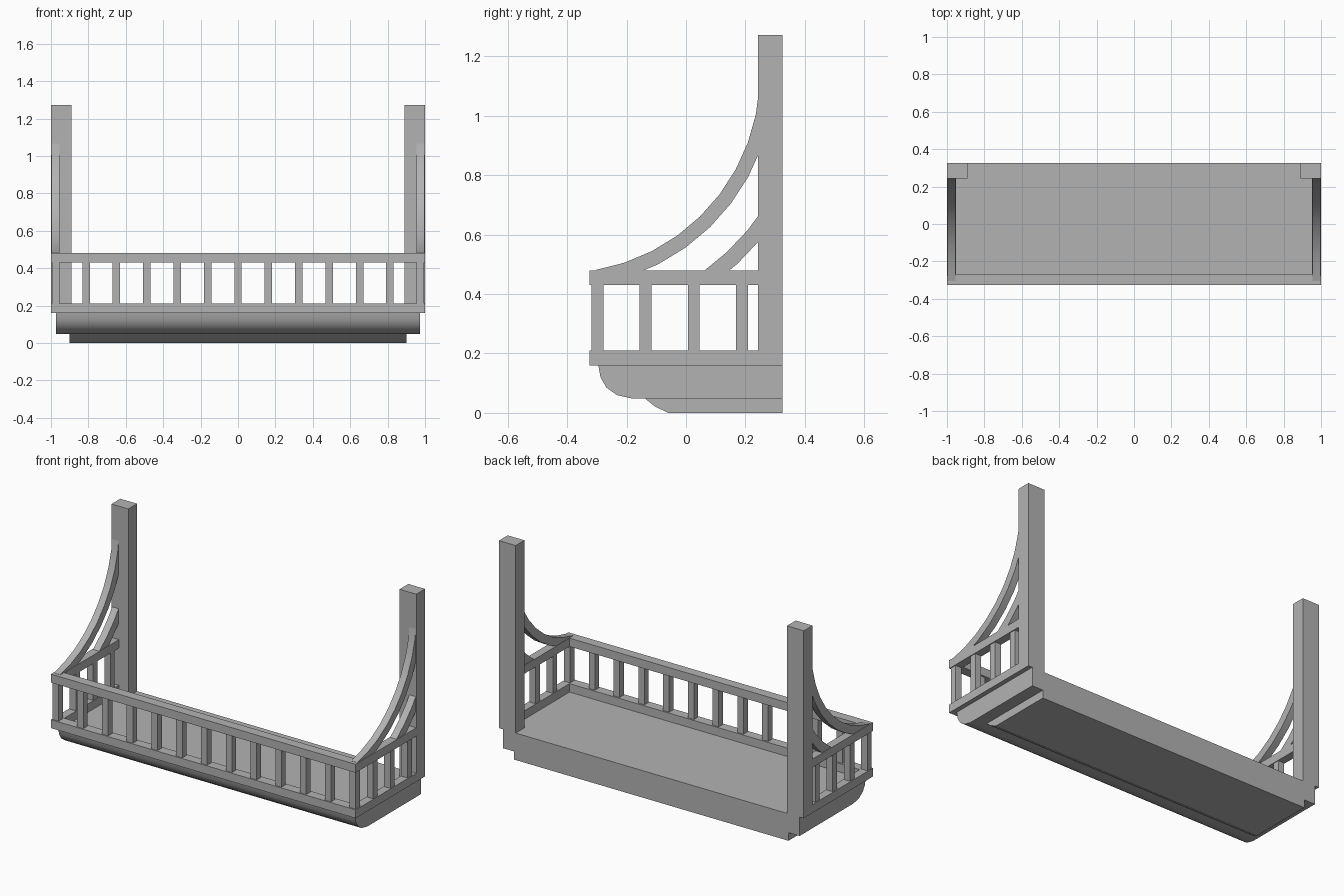
import bpy, bmesh, math
from mathutils import Vector

cube = bpy.data.objects.get("Cube")
if cube:
    bpy.data.objects.remove(cube, do_unlink=True)

grey = bpy.data.materials.new("plain grey")
grey.use_nodes = True
colour = (0.45, 0.45, 0.45, 1)
grey.diffuse_color = colour
grey.node_tree.nodes["Principled BSDF"].inputs["Base Color"].default_value = colour


def prism(name, outline, direction, start, end, smooth=False):
    """Extrude an outline: (y, z) points along x, or (x, y) points along z."""
    def place(a, b, t):
        return Vector((t, a, b)) if direction == "x" else Vector((a, b, t))
    bm = bmesh.new()
    face = bm.faces.new([bm.verts.new(place(a, b, start)) for a, b in outline])
    ext = bmesh.ops.extrude_face_region(bm, geom=[face])
    moved = [v for v in ext["geom"] if isinstance(v, bmesh.types.BMVert)]
    bmesh.ops.translate(bm, verts=moved, vec=place(0, 0, end - start))
    bmesh.ops.recalc_face_normals(bm, faces=bm.faces)
    mesh = bpy.data.meshes.new(name)
    bm.to_mesh(mesh)
    bm.free()
    mesh.materials.append(grey)
    obj = bpy.data.objects.new(name, mesh)
    bpy.context.collection.objects.link(obj)
    if smooth:
        bpy.ops.object.select_all(action="DESELECT")
        obj.select_set(True)
        bpy.context.view_layer.objects.active = obj
        bpy.ops.object.shade_smooth_by_angle(angle=math.radians(35))
    return obj


def box(name, x0, x1, y0, y1, z0, z1):
    return prism(name, [(x0, y0), (x1, y0), (x1, y1), (x0, y1)], "z", z0, z1)


def arc(centre, radius, first, last, steps):
    angles = [math.radians(first + (last - first) * i / steps) for i in range(steps + 1)]
    return [(centre[0] + radius * math.cos(a), centre[1] + radius * math.sin(a)) for a in angles]


BACK, FRONT, POST_FRONT = 0.325, -0.325, 0.243
FLOOR, RAIL_LOW, RAIL_HIGH, RAIL_TOP = 0.16, 0.21, 0.43, 0.48

# Floor slab with rounded front underside, and the thinner slab below it
floor_profile = [(BACK, FLOOR), (-0.295, FLOOR), (-0.288, 0.12), (-0.268, 0.085),
                 (-0.233, 0.06), (-0.18, 0.048), (BACK, 0.048)]
prism("floor_slab", floor_profile, "x", -0.973, 0.973, smooth=True)
under_profile = [(BACK, 0.05), (-0.14, 0.05), (-0.105, 0.022), (-0.06, 0), (BACK, 0)]
prism("under_slab", under_profile, "x", -0.9, 0.9)

# U-shaped bottom and top rails
inner = 0.952
rail = [(-1, POST_FRONT), (-1, FRONT), (1, FRONT), (1, POST_FRONT),
        (inner, POST_FRONT), (inner, -0.268), (-inner, -0.268), (-inner, POST_FRONT)]
prism("bottom_rail", rail, "z", FLOOR, RAIL_LOW)
prism("top_rail", rail, "z", RAIL_HIGH, RAIL_TOP)

# Balusters along the front, corners included
half = 0.02
front_y = -0.298
for i in range(13):
    x = -0.975 + i * 0.1625
    box("front_baluster", x - half, x + half, front_y - half, front_y + half, RAIL_LOW, RAIL_HIGH)

# Side balusters, corner posts and curved braces
centre = (-0.42, 1.14)
for side, s in (("right", -1), ("left", 1)):
    for i in range(1, 4):
        x, y = s * 0.975, front_y + i * 0.162
        box(side + "_baluster", x - half, x + half, y - half, y + half, RAIL_LOW, RAIL_HIGH)
    box(side + "_post", *sorted((s * 0.89, s)), POST_FRONT, BACK, FLOOR, 1.272)
    braces = (("large", 0.669, 0.718, -80, -3, 9), ("small", 0.818, 0.871, -54, -33, 3))
    for size, r0, r1, first, last, steps in braces:
        outline = arc(centre, r0, first, last, steps) + arc(centre, r1, last, first, steps)
        prism(f"{side}_{size}_brace", outline, "x", s * 0.954, s * 0.996, smooth=True)
